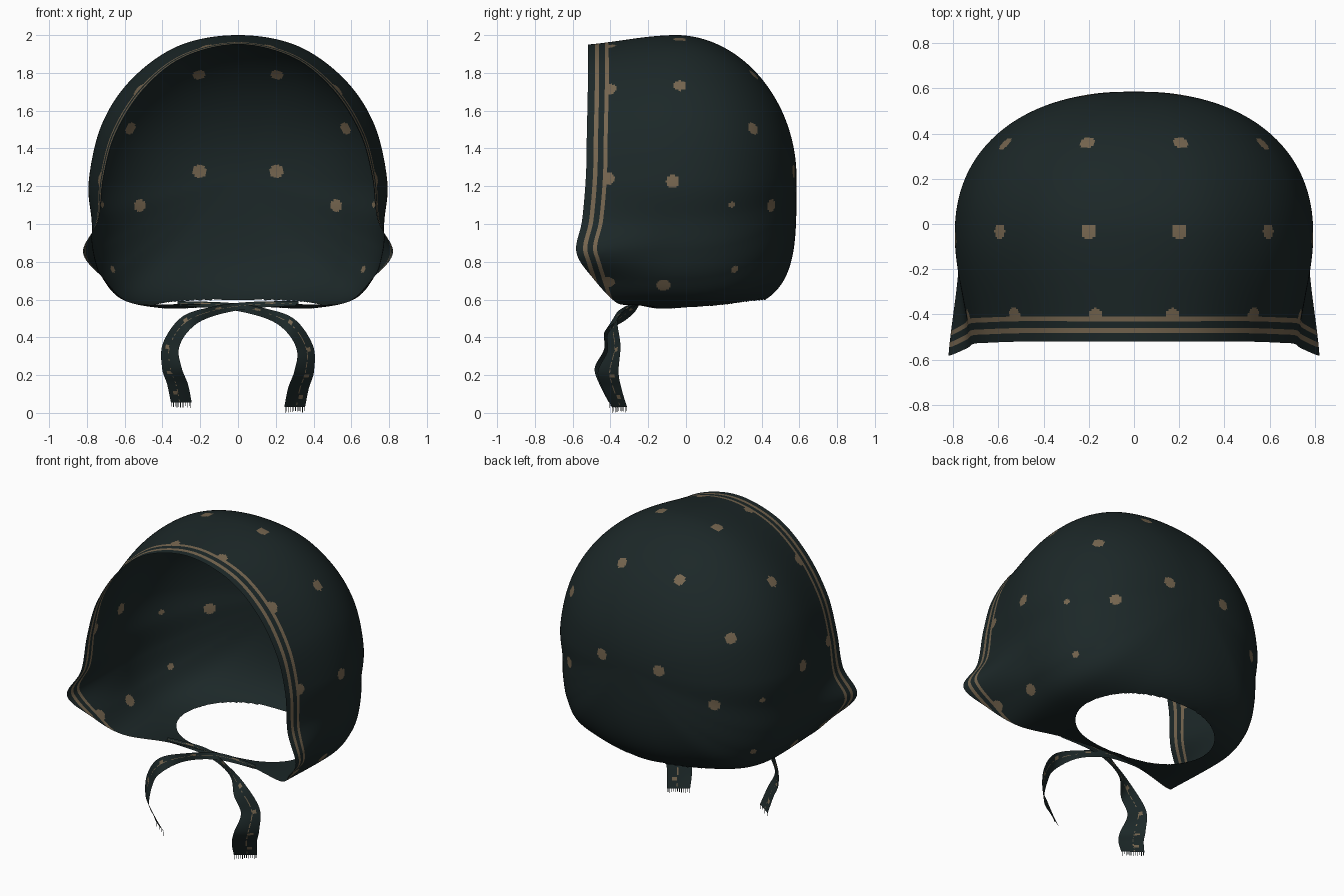
import bpy, bmesh, math, random
from mathutils import Vector

random.seed(4)
if "Cube" in bpy.data.objects:
    bpy.data.objects.remove(bpy.data.objects["Cube"])


def material(name, rgb):
    m = bpy.data.materials.new(name)
    m.use_nodes = True
    m.diffuse_color = (*rgb, 1)
    bsdf = m.node_tree.nodes["Principled BSDF"]
    bsdf.inputs["Base Color"].default_value = (*rgb, 1)
    bsdf.inputs["Roughness"].default_value = 0.9
    return m


CLOTH = material("dark teal cloth", (0.0115, 0.0205, 0.021))
TAN = material("tan print", (0.18, 0.132, 0.079))


def finish(bm, name):
    mesh = bpy.data.meshes.new(name)
    bm.to_mesh(mesh)
    bm.free()
    for m in (CLOTH, TAN):
        mesh.materials.append(m)
    for p in mesh.polygons:
        p.use_smooth = True
    ob = bpy.data.objects.new(name, mesh)
    bpy.context.collection.objects.link(ob)


def spline(pts, steps, closed=False):
    """Smooth curve through points of any dimension."""
    pts = [Vector(p) for p in pts]
    n = len(pts)
    get = (lambda i: pts[i % n]) if closed else (lambda i: pts[min(max(i, 0), n - 1)])
    out = []
    for i in range(n if closed else n - 1):
        a, b, c, d = (get(i + k) for k in (-1, 0, 1, 2))
        for s in range(steps):
            t = s / steps
            out.append((b * 2 + (c - a) * t + (a * 2 - b * 5 + c * 4 - d) * t ** 2
                        + (b * 3 - a - c * 3 + d) * t ** 3) / 2)
    if not closed:
        out.append(pts[-1])
    return out


# Half outline, top to chin: rim x, y, z, then body x, z
OUTLINE = [
    (0, -.52, 1.95, 0, 2), (.29, -.52, 1.88, .31, 1.945),
    (.5, -.52, 1.71, .56, 1.77), (.645, -.525, 1.48, .72, 1.53),
    (.71, -.53, 1.25, .79, 1.23), (.74, -.55, 1.02, .775, 1.02),
    (.82, -.58, .85, .765, .86), (.71, -.49, .71, .715, .71),
    (.57, -.37, .585, .59, .59), (.3, -.29, .575, .3, .545),
    (0, -.25, .57, 0, .535)]
BACK_Y, BODY_Y, POLE_Z, CORNER_Z = 0.585, -0.05, 1.25, 0.85
HEM = [0, .037, .06, .09, .111]        # row distances that bound the two stripes
SIDE_ROWS, DOME_ROWS = 44, 86
HOLE_X, HOLE_Y, HOLE_MID = 0.46, 0.32, 0.1

# Printed dots: x, y, z, radius
DOTS = [(.21, .36, 1.79, .034), (.57, .35, 1.51, .034), (.21, .58, 1.28, .036),
        (.5, .43, 1.1, .034), (.73, .25, 1.1, .018), (.66, .25, .76, .018),
        (.2, -.03, 1.98, .034), (.6, -.03, 1.74, .034), (.79, -.07, 1.23, .034),
        (.7, -.12, .67, .036), (.54, -.41, 1.73, .036), (.18, -.41, 1.97, .034),
        (.77, -.42, 1.25, .036), (.71, -.42, .68, .036)]


def fibre(p):
    """One line of cloth from the front rim back to the pole."""
    rx, ry, rz, bx, bz = p
    length = BODY_Y - ry
    # Below the cheek corner the stripes run on down and off the rim
    shift = 0
    if rz < CORNER_Z:
        shift = max(0, ry + 0.58 - (CORNER_Z - rz) * 0.32)
    hem = [max(h - shift, 0.001 * k) for k, h in enumerate(HEM)]
    dists = hem + [hem[-1] + (length - hem[-1]) * k / SIDE_ROWS
                   for k in range(1, SIDE_ROWS + 1)]
    pts = []
    for d in dists:
        t = d / length
        e = 0.5 * math.sin(t * math.pi / 2) + 0.5 * t * t * (3 - 2 * t)
        pts.append((rx + (bx - rx) * e, ry + d, rz + (bz - rz) * e))
    reach = math.hypot(bx, bz - POLE_Z)
    low = max(0, POLE_Z - bz) / reach
    n = 1.95 + 0.3 * (bx / reach) ** 2 + 1.95 * low ** 4
    for k in range(1, DOME_ROWS):
        a = k / DOME_ROWS * math.pi / 2
        r = (math.cos(a) ** n + math.sin(a) ** n) ** (-1 / n)
        s = r * math.cos(a)
        pts.append((bx * s, BODY_Y + (BACK_Y - BODY_Y) * r * math.sin(a),
                    POLE_Z + (bz - POLE_Z) * s))
    return pts


def hole_radius(co):
    return math.hypot(co.x / HOLE_X, (co.y - HOLE_MID) / HOLE_Y)


# Hood: one sheet of cloth with stripes, dots and a neck opening
left = OUTLINE[::-1]
right = [(-p[0], p[1], p[2], -p[3], p[4]) for p in OUTLINE[1:-1]]
bm = bmesh.new()
grid = [[bm.verts.new(c) for c in fibre(p)] for p in spline(left + right, 26, True)]
pole = bm.verts.new((0, BACK_Y, POLE_Z))
rim = {col[0] for col in grid}
printable = []
for i, col in enumerate(grid):
    nxt = grid[(i + 1) % len(grid)]
    for j in range(len(col) - 1):
        f = bm.faces.new((col[j], col[j + 1], nxt[j + 1], nxt[j]))
        if j in (1, 3):
            f.material_index = 1
        elif j > 3:
            printable.append(f)
    bm.faces.new((col[-1], pole, nxt[-1]))

centres = [(f, f.calc_center_median()) for f in printable]
for x, y, z, radius in DOTS:
    for side in (1, -1):
        spot = Vector((x * side, y, z))
        spot = min((c for _, c in centres), key=lambda c: (c - spot).length_squared)
        for f, c in centres:
            if (c - spot).length < radius:
                f.material_index = 1

cut = [f for f in bm.faces
       if f.calc_center_median().z < 0.75 and hole_radius(f.calc_center_median()) < 1]
edge = {v for f in cut for v in f.verts} - rim
bmesh.ops.delete(bm, geom=cut, context='FACES')
for v in edge:
    if v.is_valid:
        r = hole_radius(v.co)
        v.co.x /= r
        v.co.y = HOLE_MID + (v.co.y - HOLE_MID) / r
finish(bm, "hood")

# Tie ribbons: centre x, y, z, then half-width vector; x is outward
TIE = [(-.32, -.275, .58, 0, .005, .012), (-.05, -.26, .565, 0, .01, .018),
       (.15, -.32, .525, -.005, 0, .028), (.28, -.395, .46, .02, .025, .035),
       (.355, -.39, .34, .042, .035, .015), (.35, -.42, .22, .052, .055, 0),
       (.32, -.4, .13, .055, .05, 0), (.3, -.36, .03, .055, .04, 0)]
ACROSS = [-1, -.6, -.2, .1, .2, .6, 1]


def ribbon(name, side, lift):
    bm = bmesh.new()
    path = spline(TIE, 12)
    rows = []
    for k, p in enumerate(path):
        mid = Vector((p[0] * side, p[1] + side * 0.008, p[2] + lift * k / len(path)))
        half = Vector((p[3] * side, p[4], p[5]))
        rows.append([bm.verts.new(mid + half * w) for w in ACROSS])
    for k in range(len(rows) - 1):
        dash = random.random() < 0.6
        fleck = k % 14 in (6, 7)
        for j in range(len(ACROSS) - 1):
            f = bm.faces.new((rows[k][j], rows[k][j + 1],
                              rows[k + 1][j + 1], rows[k + 1][j]))
            f.material_index = int((j == 3 and dash) or (j == 4 and fleck))
    a, b = rows[-1][0].co.copy(), rows[-1][-1].co.copy()
    finish(bm, name)
    return a, b


def fringe(name, a, b):
    bm = bmesh.new()
    step = (b - a).normalized() * 0.002
    for k in range(12):
        c = a.lerp(b, (k + 0.5) / 12)
        drop = Vector((0, 0, -random.uniform(0.018, 0.028) if k else -0.03))
        bm.faces.new([bm.verts.new(q) for q in
                      (c - step, c + step, c + step + drop, c - step + drop)])
    finish(bm, name)


for label, side, lift in (("left", 1, 0), ("right", -1, 0.025)):
    ends = ribbon(label + "_tie_ribbon", side, lift)
    fringe(label + "_tie_fringe", *ends)
